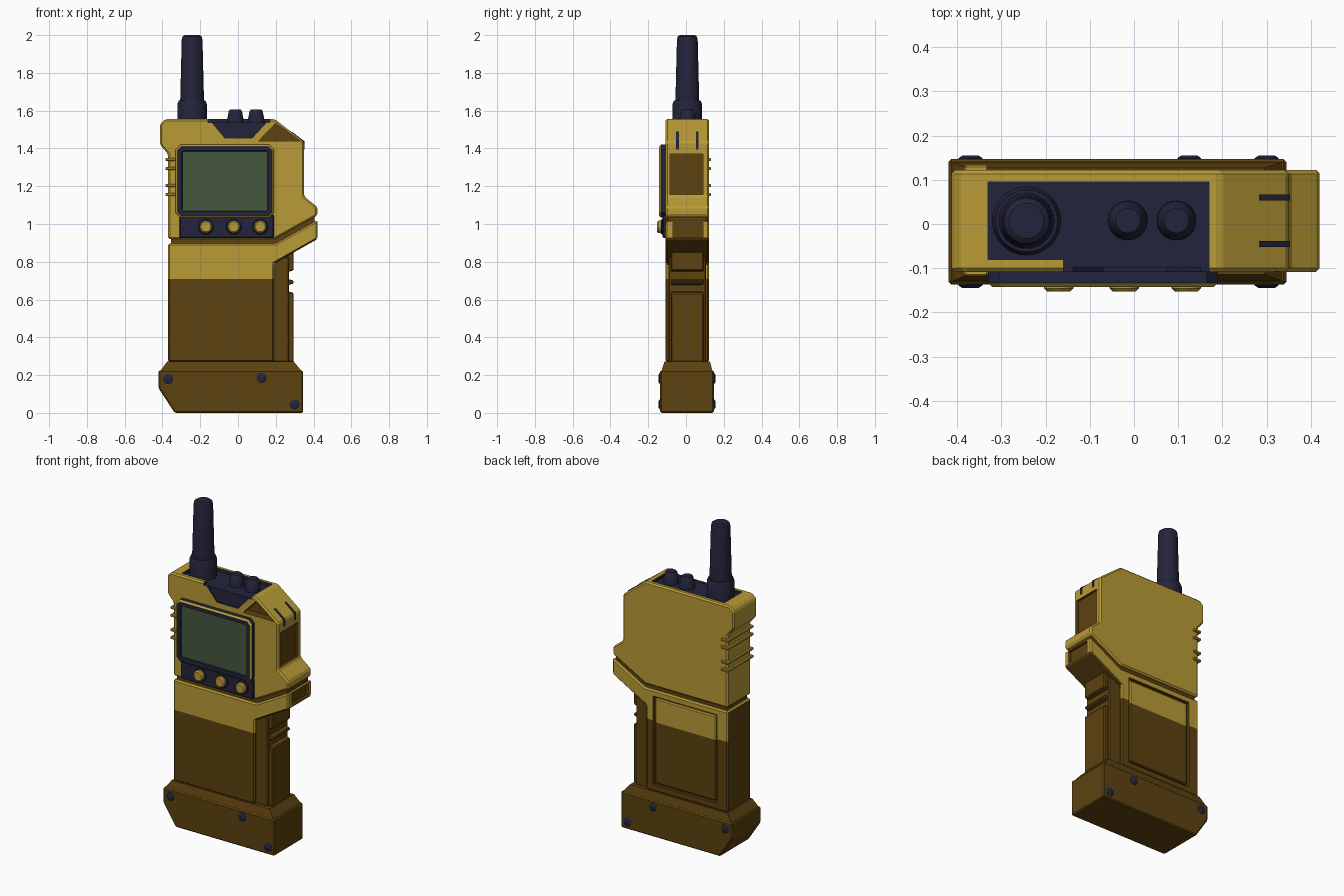
import bpy, bmesh, math
from mathutils import Matrix, Vector

if "Cube" in bpy.data.objects:
    bpy.data.objects.remove(bpy.data.objects["Cube"])

GOLD, BROWN, NAVY, GREEN = range(4)
MATS = []
for name, col in (("gold", (0.49, 0.33, 0.037)), ("brown", (0.108, 0.054, 0.005)),
                  ("navy", (0.0176, 0.0176, 0.045)), ("screen_green", (0.06, 0.095, 0.047))):
    m = bpy.data.materials.new(name)
    m.diffuse_color = (*col, 1)
    m.use_nodes = True
    m.node_tree.nodes["Principled BSDF"].inputs["Base Color"].default_value = m.diffuse_color
    MATS.append(m)


def finish(name, bm, smooth=False):
    bmesh.ops.recalc_face_normals(bm, faces=bm.faces)
    me = bpy.data.meshes.new(name)
    bm.to_mesh(me)
    bm.free()
    for m in MATS:
        me.materials.append(m)
    ob = bpy.data.objects.new(name, me)
    bpy.context.collection.objects.link(ob)
    if smooth:
        bpy.context.view_layer.objects.active = ob
        ob.select_set(True)
        bpy.ops.object.shade_smooth_by_angle(angle=math.radians(35))
        ob.select_set(False)
    return ob


def prism_bm(pts, y0, y1, mat, bevel=0.0):
    """Extrude an (x, z) profile from y0 to y1."""
    bm = bmesh.new()
    a = [bm.verts.new((x, y0, z)) for x, z in pts]
    b = [bm.verts.new((x, y1, z)) for x, z in pts]
    bm.faces.new(a)
    bm.faces.new(b[::-1])
    n = len(pts)
    for i in range(n):
        j = (i + 1) % n
        bm.faces.new((a[i], b[i], b[j], a[j]))
    bmesh.ops.recalc_face_normals(bm, faces=bm.faces)
    if bevel:
        bmesh.ops.bevel(bm, geom=bm.edges[:], offset=bevel, segments=1,
                        affect='EDGES', clamp_overlap=True)
    for f in bm.faces:
        f.material_index = mat
    return bm


def prism(name, pts, y0, y1, mat, bevel=0.0):
    return finish(name, prism_bm(pts, y0, y1, mat, bevel))


def rect(x0, x1, z0, z1, c=0.0):
    if not c:
        return [(x0, z0), (x1, z0), (x1, z1), (x0, z1)]
    return [(x0 + c, z0), (x1 - c, z0), (x1, z0 + c), (x1, z1 - c),
            (x1 - c, z1), (x0 + c, z1), (x0, z1 - c), (x0, z0 + c)]


def cut(ob, pts, y0, y1, mat):
    """Carve a prism out of ob; the carved faces take the colour mat."""
    c = prism("cutter", pts, y0, y1, mat)
    mod = ob.modifiers.new("cut", 'BOOLEAN')
    mod.operation, mod.solver, mod.object = 'DIFFERENCE', 'EXACT', c
    bpy.context.view_layer.objects.active = ob
    bpy.ops.object.modifier_apply(modifier=mod.name)
    bpy.data.objects.remove(c)


def lathe(name, prof, loc, mat, rot=None, n=24):
    """Revolve (radius, height) pairs around z, then rotate and place."""
    bm = bmesh.new()
    rings = [[bm.verts.new((r * math.cos(2 * math.pi * i / n), r * math.sin(2 * math.pi * i / n), h))
              for i in range(n)] for r, h in prof]
    for a, b in zip(rings, rings[1:]):
        for i in range(n):
            j = (i + 1) % n
            bm.faces.new((a[i], a[j], b[j], b[i]))
    bm.faces.new(rings[0][::-1])
    bm.faces.new(rings[-1])
    for f in bm.faces:
        f.material_index = mat
    bm.transform(Matrix.Translation(loc) @ (rot or Matrix()))
    return finish(name, bm, True)


def split_colours(bm, z):
    """Gold above z, brown below, on the left side and on undersides."""
    bmesh.ops.bisect_plane(bm, geom=bm.verts[:] + bm.edges[:] + bm.faces[:],
                           plane_co=(0, 0, z), plane_no=(0, 0, 1))
    bm.normal_update()
    for f in bm.faces:
        low = f.calc_center_median().z < z
        f.material_index = BROWN if low or f.normal.x < -0.8 or f.normal.z < -0.3 else GOLD


Y0, Y1 = -0.108, 0.122
FRONT = Matrix.Rotation(math.pi / 2, 4, 'X')
BACK = Matrix.Rotation(-math.pi / 2, 4, 'X')

# upper housing with carved details
upper = prism("upper_housing", [
    (-0.37, 0.92), (0.195, 0.92), (0.42, 1.045), (0.42, 1.09), (0.35, 1.146), (0.35, 1.435),
    (0.195, 1.555), (-0.385, 1.555), (-0.413, 1.53), (-0.413, 1.42), (-0.37, 1.37)],
    Y0, Y1, GOLD, 0.009)
cut(upper, rect(-0.33, 0.17, 1.535, 1.7), -0.08, 0.095, NAVY)                # top well
cut(upper, rect(-0.16, 0.17, 1.537, 1.7), -0.3, -0.07, NAVY)                 # front gap of well
cut(upper, [(-0.07, 1.455), (0.075, 1.455), (0.18, 1.57), (-0.165, 1.57)], -0.3, -0.098, NAVY)
cut(upper, [(0.11, 1.44), (0.33, 1.44), (0.198, 1.532)], -0.3, -0.06, BROWN)  # triangular vent
cut(upper, rect(0.335, 0.6, 1.155, 1.37), -0.085, 0.09, BROWN)               # side window

# slits on the sloped shoulder
for i, y in enumerate((-0.045, 0.06)):
    prism(f"shoulder_slit_{i}", [(0.285, 1.489), (0.353, 1.437), (0.353, 1.395), (0.34, 1.395),
                                 (0.34, 1.42), (0.28, 1.465)], y - 0.007, y + 0.007, NAVY)

# seam core between housings
prism("seam_core", [(-0.355, 0.88), (0.2, 0.88), (0.405, 1.0), (0.405, 1.05), (0.19, 0.935),
                    (-0.355, 0.935)], Y0 + 0.015, Y1 - 0.015, BROWN)

# lower housing with nozzle lip, gold over brown
bm = prism_bm([(-0.37, 0.27), (0.19, 0.27), (0.19, 0.79), (0.42, 0.92), (0.42, 1.02),
               (0.2, 0.897), (-0.37, 0.897)], Y0, Y1, GOLD, 0.008)
split_colours(bm, 0.71)
lower = finish("lower_housing", bm)
cut(lower, rect(0.405, 0.6, 0.932, 1.008), -0.07, 0.09, BROWN)               # nozzle window
cut(lower, rect(-0.30, 0.14, 0.31, 0.86), 0.106, 0.3, BROWN)                 # back panel recess
bm = prism_bm(rect(-0.288, 0.128, 0.322, 0.848), 0.1, 0.12, GOLD, 0.006)
split_colours(bm, 0.70)
finish("back_panel", bm)

# notched side grip
prism("side_grip", [(0.15, 0.27), (0.295, 0.27), (0.295, 0.635), (0.26, 0.645), (0.26, 0.675),
                    (0.295, 0.685), (0.295, 0.7), (0.26, 0.71), (0.26, 0.745), (0.295, 0.755),
                    (0.295, 0.86), (0.15, 0.79)], -0.08, 0.092, BROWN, 0.005)
prism("side_grip_rib", rect(0.15, 0.27, 0.27, 0.825), -0.093, 0.105, BROWN, 0.005)

# base block and its tapered collar
prism("base_block", [(-0.335, 0), (0.345, 0), (0.345, 0.225), (-0.42, 0.225), (-0.42, 0.13)],
      -0.137, 0.147, BROWN, 0.007)
bm = prism_bm(rect(-0.413, 0.338, 0.22, 0.272), -0.13, 0.14, BROWN)
for v in bm.verts:
    if v.co.z > 0.25:
        v.co.x = -0.375 if v.co.x < 0 else 0.295
        v.co.y = -0.114 if v.co.y < 0 else 0.127
finish("base_collar", bm)

# base screws, front and back
for i, (x, z) in enumerate(((-0.37, 0.18), (0.125, 0.185), (0.30, 0.045))):
    for side, y, rot in (("front", -0.13, FRONT), ("back", 0.14, BACK)):
        lathe(f"screw_{side}_{i}", [(0.027, 0), (0.027, 0.009), (0.018, 0.015)],
              (x, y, z), NAVY, rot, 16)

# screen bezel with recessed screen
bm = prism_bm(rect(-0.33, 0.19, 1.035, 1.42, 0.025), -0.143, -0.1, NAVY)
bm.normal_update()
bmesh.ops.bevel(bm, geom=[e for e in bm.edges if all(v.co.y < -0.14 for v in e.verts)],
                offset=0.01, segments=1, affect='EDGES')
bm.normal_update()
face = max((f for f in bm.faces if f.normal.y < -0.9), key=lambda f: f.calc_area())
bmesh.ops.inset_region(bm, faces=[face], thickness=0.024, depth=0)
bmesh.ops.inset_region(bm, faces=[face], thickness=0.003, depth=-0.008)
face.material_index = GREEN
finish("screen_bezel", bm)

# button strip and three buttons
prism("button_strip", [(-0.31, 0.925), (0.19, 0.925), (0.19, 1.05), (-0.31, 1.05)],
      -0.124, -0.1, NAVY, 0.006)
for i, x in enumerate((-0.17, -0.022, 0.118)):
    lathe(f"button_ring_{i}", [(0.041, 0), (0.041, 0.008), (0.036, 0.012)],
          (x, -0.12, 0.985), NAVY, FRONT)
    lathe(f"button_{i}", [(0.033, 0), (0.033, 0.026), (0.026, 0.033)],
          (x, -0.12, 0.985), GOLD, FRONT)

# grip ribs wrapped around the left edge
for i, z in enumerate((1.342, 1.294, 1.204, 1.156)):
    prism(f"edge_rib_{i}", rect(-0.384, -0.33, z - 0.008, z + 0.008), -0.118, 0.133, GOLD, 0.004)

# antenna and knobs
lathe("antenna", [(0.078, 1.53), (0.078, 1.635), (0.07, 1.655), (0.063, 1.655), (0.055, 1.975),
                  (0.051, 1.992), (0.04, 2.0)], (-0.243, 0.007, 0), NAVY, n=32)
for i, x in enumerate((-0.014, 0.096)):
    lathe(f"knob_{i}", [(0.045, 1.53), (0.044, 1.55), (0.035, 1.597), (0.028, 1.606)],
          (x, 0.008, 0), NAVY)
